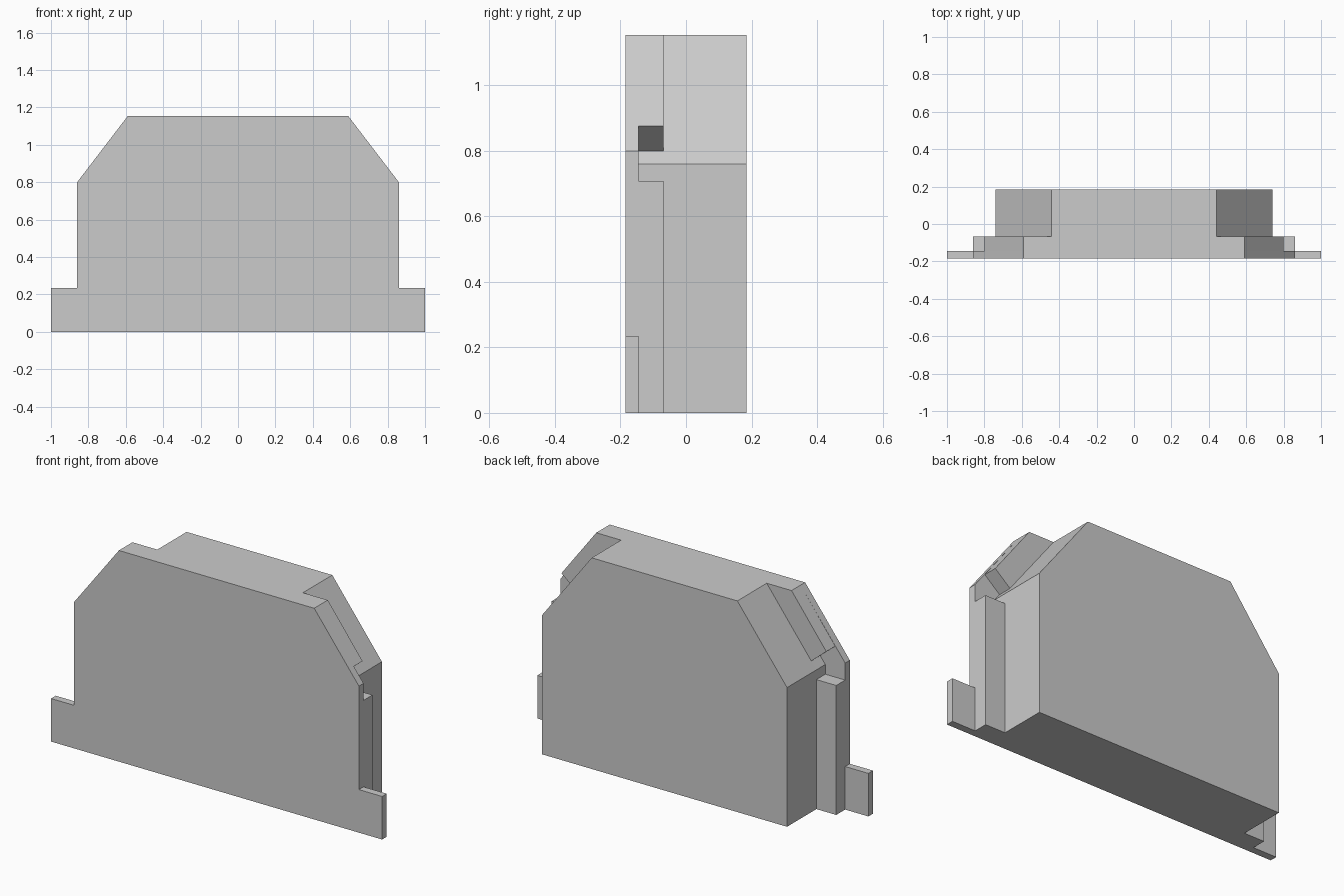
import bpy
import bmesh

cube = bpy.data.objects.get("Cube")
if cube:
    bpy.data.objects.remove(cube, do_unlink=True)

grey = bpy.data.materials.new("light_grey")
grey.use_nodes = True
colour = (0.6, 0.6, 0.6, 1.0)
grey.diffuse_color = colour
grey.node_tree.nodes["Principled BSDF"].inputs["Base Color"].default_value = colour

TOP = 1.153


def symmetric_slab(name, half, y_front, y_back):
    """Mirror a right-hand outline (bottom to top) and extrude it along y."""
    outline = half + [(-x, z) for x, z in reversed(half)]
    bm = bmesh.new()
    face = bm.faces.new([bm.verts.new((x, y_front, z)) for x, z in outline])
    ext = bmesh.ops.extrude_face_region(bm, geom=[face])
    moved = [v for v in ext["geom"] if isinstance(v, bmesh.types.BMVert)]
    bmesh.ops.translate(bm, verts=moved, vec=(0, y_back - y_front, 0))
    bmesh.ops.recalc_face_normals(bm, faces=bm.faces)
    mesh = bpy.data.meshes.new(name)
    bm.to_mesh(mesh)
    bm.free()
    mesh.materials.append(grey)
    obj = bpy.data.objects.new(name, mesh)
    bpy.context.collection.objects.link(obj)
    return obj


# Front plate with a low mounting tab on each side
symmetric_slab("front_plate",
               [(1.0, 0), (1.0, 0.235), (0.86, 0.235), (0.86, 0.80), (0.59, TOP)],
               -0.185, -0.145)

# Middle layer: side posts, open notch, and raised sloping shoulders
symmetric_slab("middle_layer",
               [(0.86, 0), (0.86, 0.707), (0.74, 0.707), (0.74, 0.76),
                (0.709, 0.80), (0.80, 0.876), (0.59, TOP)],
               -0.145, -0.068)

# Rear body with chamfered top corners
symmetric_slab("rear_body",
               [(0.74, 0), (0.74, 0.76), (0.44, TOP)],
               -0.068, 0.185)
